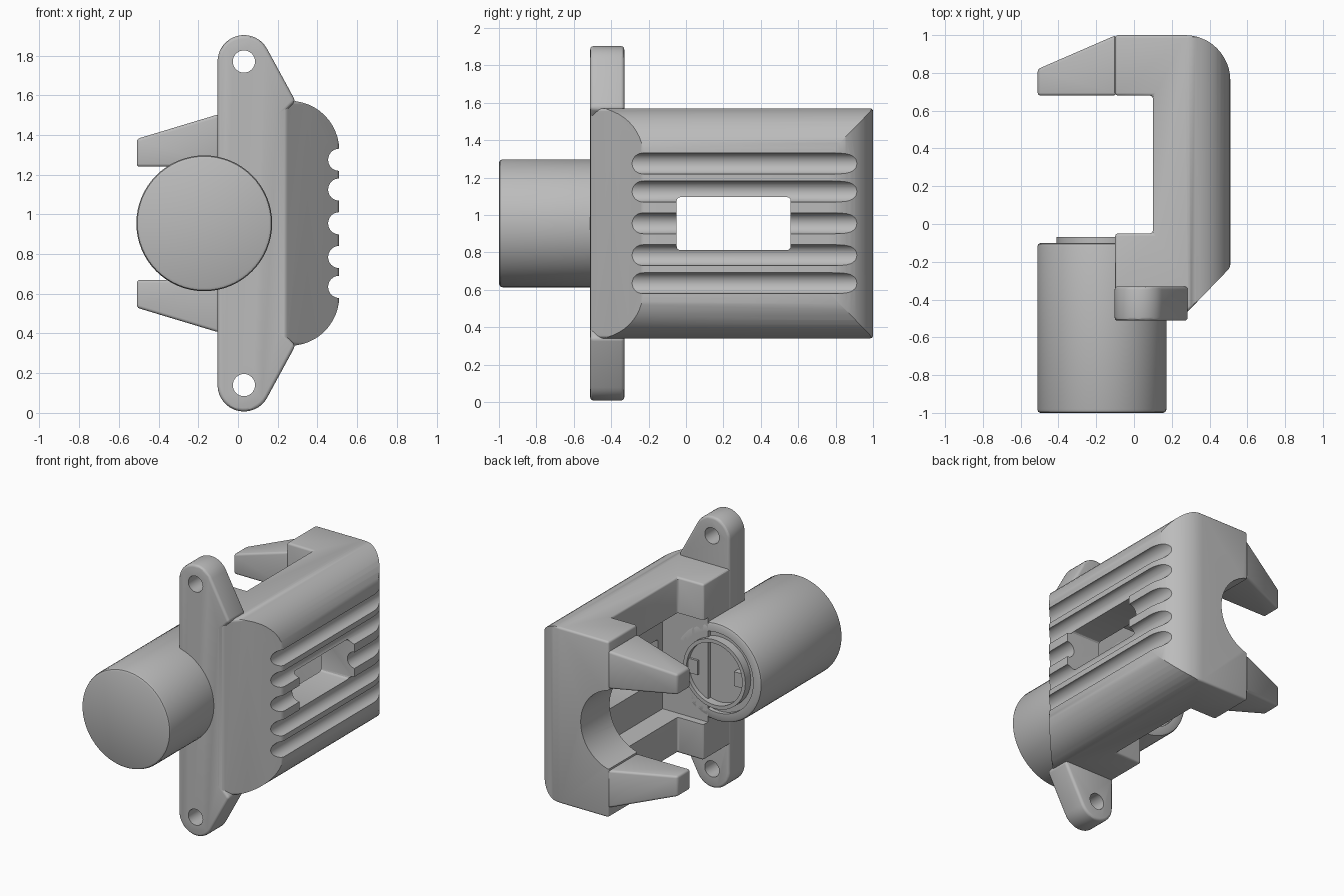
import bpy, bmesh, math
from mathutils import Vector

cube = bpy.data.objects.get("Cube")
if cube:
    bpy.data.objects.remove(cube, do_unlink=True)

MID = 0.955            # height of the mirror plane
AXIS = -0.17           # x of the barrel axis

grey = bpy.data.materials.new("plain_grey")
grey.use_nodes = True
grey.diffuse_color = (0.5, 0.5, 0.5, 1)
grey.node_tree.nodes["Principled BSDF"].inputs["Base Color"].default_value = (0.5, 0.5, 0.5, 1)


def make(name, bm):
    bmesh.ops.recalc_face_normals(bm, faces=bm.faces[:])
    mesh = bpy.data.meshes.new(name)
    bm.to_mesh(mesh)
    bm.free()
    mesh.materials.append(grey)
    obj = bpy.data.objects.new(name, mesh)
    bpy.context.collection.objects.link(obj)
    return obj


def apply(obj, mod):
    bpy.context.view_layer.objects.active = obj
    bpy.ops.object.modifier_apply(modifier=mod.name)


def bevel(obj, width, segments=3):
    mod = obj.modifiers.new("soft_edges", "BEVEL")
    mod.width, mod.segments = width, segments
    mod.limit_method, mod.angle_limit = "ANGLE", math.radians(30)
    apply(obj, mod)
    return obj


def combine(obj, other, operation):
    mod = obj.modifiers.new("combine", "BOOLEAN")
    mod.object, mod.operation, mod.solver = other, operation, "EXACT"
    apply(obj, mod)
    bpy.data.objects.remove(other, do_unlink=True)


def prism(name, points, low, high, axis):
    """Extrude a profile: axis z takes (x, y), axis y takes (x, z)."""
    bm = bmesh.new()
    place = (lambda p, h: (p[0], p[1], h)) if axis == "z" else (lambda p, h: (p[0], h, p[1]))
    face = bm.faces.new([bm.verts.new(place(p, low)) for p in points])
    new = bmesh.ops.extrude_face_region(bm, geom=[face])["geom"]
    shift = Vector(place((0, 0), high - low))
    bmesh.ops.translate(bm, vec=shift, verts=[v for v in new if isinstance(v, bmesh.types.BMVert)])
    return make(name, bm)


def arc(cx, cy, r, start, end, steps=12):
    angles = [math.radians(start + (end - start) * i / steps) for i in range(steps + 1)]
    return [(cx + r * math.cos(a), cy + r * math.sin(a)) for a in angles]


def rod(name, x, z, r, y0, y1, sides=48):
    return prism(name, arc(x, z, r, 0, 360 - 360 / sides, sides - 1), y0, y1, "y")


def box(name, x0, x1, y0, y1, z0, z1):
    return prism(name, [(x0, y0), (x1, y0), (x1, y1), (x0, y1)], z0, z1, "z")


def flip(points):
    return [(x, 2 * MID - z) for x, z in reversed(points)]


# C-shaped body: plan profile trimmed by a rounded cross-section
plan = [(-0.1, -0.51), (0.24, -0.51), (0.51, -0.23)] + arc(0.27, 0.76, 0.24, 0, 90)
plan += [(-0.1, 1), (-0.1, 0.68), (0.1, 0.68), (0.1, -0.05), (-0.1, -0.05)]
body = bevel(prism("bracket_body", plan, 0.34, 1.57, "z"), 0.015)
upper = arc(0.26, 1.322, 0.25, 0, 90) + [(-0.3, 1.572)]
section = prism("section", upper + flip(upper), -2, 2, "y")
combine(body, section, "INTERSECT")

# Mounting plate with two ears
ear = [(0.22, 1.5), (0.29, 1.57)] + arc(0.03, 1.77, 0.133, 28, 180, 16)
plate = bevel(prism("ear_plate", ear + flip(ear), -0.512, -0.33, "y"), 0.018)
combine(body, plate, "UNION")
for z in (0.14, 1.77):
    combine(body, rod("ear_hole", 0.03, z, 0.056, -0.7, -0.2, 32), "DIFFERENCE")

# Inner channel, side window and round rear notch
combine(body, box("channel", -0.3, 0.25, -0.1, 0.68, 0.59, 1.32), "DIFFERENCE")
combine(body, bevel(box("window", 0.0, 0.8, -0.05, 0.56, 0.812, 1.095), 0.02), "DIFFERENCE")
combine(body, rod("notch", AXIS, MID, 0.285, 0.6, 1.2), "DIFFERENCE")

# Five grip grooves along the outer side
for offset in (-0.32, -0.17, 0, 0.17, 0.32):
    combine(body, rod("groove", 0.51, MID + offset, 0.056, -0.8, 1.2, 32), "DIFFERENCE")


# Tapered claws at the rear
def claw(name, side):
    bm = bmesh.new()
    rings = []
    for x, y1, z1 in ((-0.51, 0.82, 0.425), (-0.095, 1.0, 0.55)):
        corners = ((0.68, 0.285), (y1, 0.285), (y1, z1), (0.68, z1))
        rings.append([bm.verts.new((x, y, MID + side * z)) for y, z in corners])
    tip, root = rings
    bm.faces.new(tip)
    bm.faces.new(root)
    for i in range(4):
        j = (i + 1) % 4
        bm.faces.new((tip[i], tip[j], root[j], root[i]))
    return bevel(make(name, bm), 0.015)


claws = [claw("upper_claw", 1), claw("lower_claw", -1)]

# Barrel, lathed around the y axis, with a recessed rear socket
outline = [(0, -1), (0.325, -1), (0.337, -0.994), (0.342, -0.98), (0.342, -0.12), (0.337, -0.106),
           (0.325, -0.1), (0.28, -0.1), (0.28, -0.13), (0.24, -0.13), (0.24, -0.07),
           (0.215, -0.07), (0.215, -0.13), (0, -0.13)]
bm = bmesh.new()
verts = [bm.verts.new((AXIS + r, y, MID)) for r, y in outline]
edges = [bm.edges.new(pair) for pair in zip(verts, verts[1:])]
bmesh.ops.spin(bm, geom=verts + edges, cent=(AXIS, 0, MID), axis=(0, 1, 0),
               angle=math.tau, steps=64, use_duplicate=False)
bmesh.ops.remove_doubles(bm, verts=bm.verts[:], dist=0.0005)
barrel = make("barrel", bm)

# Two small keys inside the socket
keys = []
for name, x in (("left_key", 0.18), ("right_key", -0.18)):
    keys.append(box(name, AXIS + x - 0.04, AXIS + x + 0.04, -0.14, -0.085, MID - 0.05, MID + 0.05))

# Smooth shading with sharp edges kept
bpy.ops.object.select_all(action="DESELECT")
for obj in [body, barrel] + claws + keys:
    obj.select_set(True)
bpy.context.view_layer.objects.active = body
bpy.ops.object.shade_smooth_by_angle(angle=math.radians(30))
